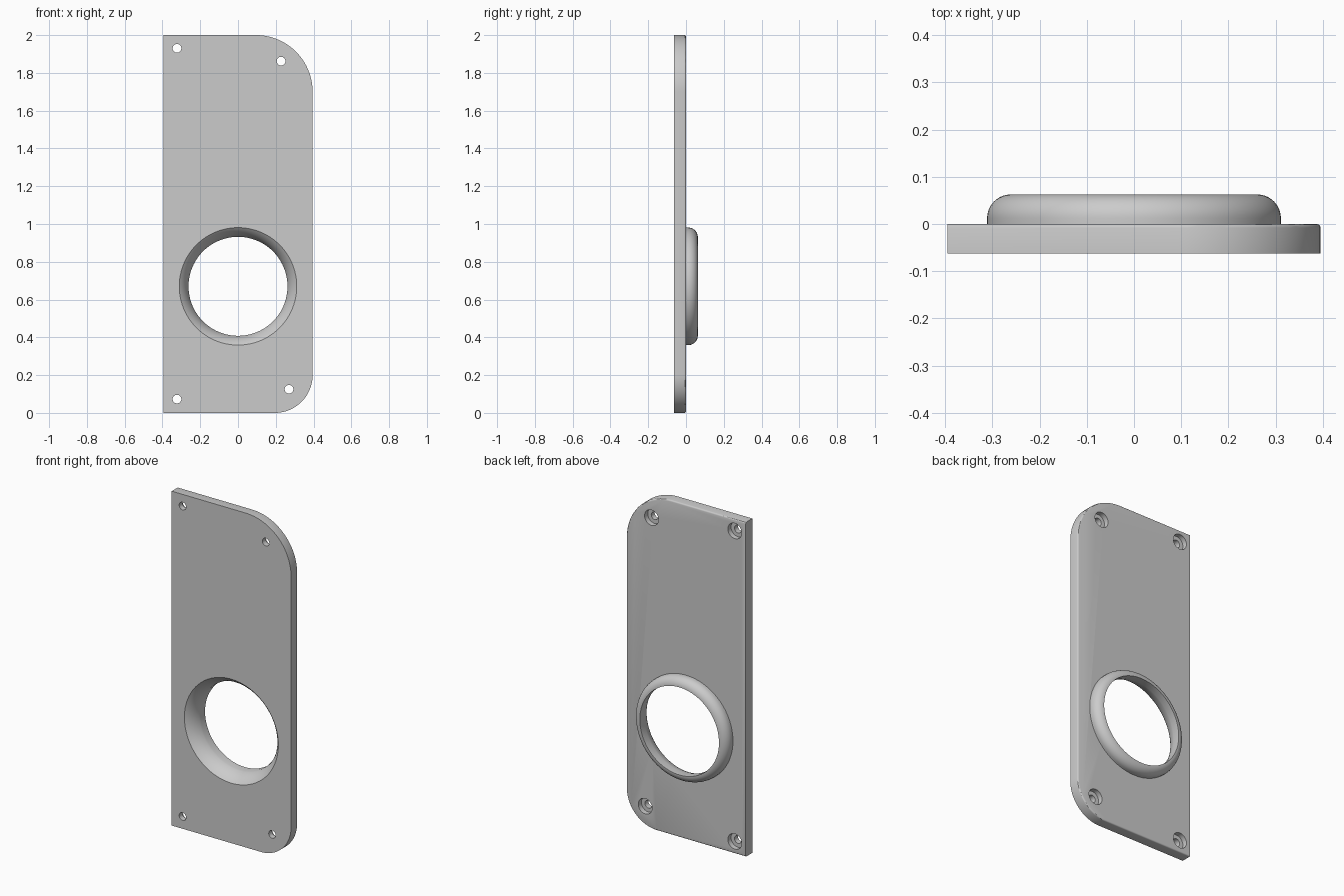
import bpy, bmesh, math
from mathutils import Matrix

if "Cube" in bpy.data.objects:
    bpy.data.objects.remove(bpy.data.objects["Cube"])

T = 0.0625          # plate thickness
HW = 0.395          # half width
CZ = 0.67           # height of the large opening

grey = bpy.data.materials.new("plain_grey")
grey.diffuse_color = (0.6, 0.6, 0.6, 1)
grey.use_nodes = True
grey.node_tree.nodes["Principled BSDF"].inputs["Base Color"].default_value = grey.diffuse_color


def make_object(name, bm):
    bmesh.ops.recalc_face_normals(bm, faces=bm.faces[:])
    me = bpy.data.meshes.new(name)
    bm.to_mesh(me)
    bm.free()
    me.materials.append(grey)
    ob = bpy.data.objects.new(name, me)
    bpy.context.collection.objects.link(ob)
    return ob


def revolve(name, profile, x, z, n):
    """Solid of revolution about a y axis; profile is (radius, y) pairs."""
    bm = bmesh.new()
    rings = [[bm.verts.new((x + r * math.cos(2 * math.pi * i / n), y,
                            z + r * math.sin(2 * math.pi * i / n)))
              for i in range(n)] for r, y in profile]
    for a, b in zip(rings, rings[1:]):
        for i in range(n):
            j = (i + 1) % n
            bm.faces.new((a[i], a[j], b[j], b[i]))
    bm.faces.new(rings[0])
    bm.faces.new(rings[-1])
    return make_object(name, bm)


def boolean(target, other, op):
    mod = target.modifiers.new(op, 'BOOLEAN')
    mod.operation = op
    mod.solver = 'EXACT'
    mod.object = other
    bpy.context.view_layer.objects.active = target
    bpy.ops.object.modifier_apply(modifier=mod.name)
    bpy.data.objects.remove(other)


def arc(cx, cz, r, a0, a1, n=24):
    return [(cx + r * math.cos(math.radians(a0 + (a1 - a0) * i / n)),
             cz + r * math.sin(math.radians(a0 + (a1 - a0) * i / n)))
            for i in range(n + 1)]


# Plate outline: square left corners, two different right corner radii
outline = ([(-HW, 0)] + arc(HW - 0.2, 0.2, 0.2, -90, 0)
           + arc(HW - 0.3, 1.7, 0.3, 0, 90) + [(-HW, 2)])
bm = bmesh.new()
front = bm.faces.new([bm.verts.new((x, -T, z)) for x, z in outline])
ext = bmesh.ops.extrude_face_region(bm, geom=[front], use_keep_orig=True)
for v in ext["geom"]:
    if isinstance(v, bmesh.types.BMVert):
        v.co.y = 0
bmesh.ops.recalc_face_normals(bm, faces=bm.faces[:])

# Softened back edge everywhere except the straight left side
soft = [e for e in bm.edges
        if all(abs(v.co.y) < 1e-6 for v in e.verts)
        and not all(v.co.x < -HW + 1e-4 for v in e.verts)]
bmesh.ops.bevel(bm, geom=soft, offset=0.008, segments=3, profile=0.5,
                affect='EDGES')
plate = make_object("cover_plate", bm)

# Raised rounded collar on the back
R, r_in, fil = 0.311, 0.262, 0.05
collar = [(R, -0.03)] + [(R - fil + p, y) for p, y in arc(0, T - fil, fil, 0, 90, 12)]
boolean(plate, revolve("collar", collar, 0, CZ, 96), 'UNION')

# Flared opening, wide at the front and narrow at the back
flare = [(R, -0.1)]
for i in range(11):
    t = i / 10
    a, b, c = (1 - t) ** 2, 2 * t * (1 - t), t * t
    flare.append((a * R + b * 0.272 + c * r_in, a * -T + b * -0.03 + c * 0.02))
flare.append((r_in, 0.1))
boolean(plate, revolve("opening_cutter", flare, 0, CZ, 96), 'DIFFERENCE')

# Counterbored screw holes
for x, z in ((-0.323, 1.93), (0.228, 1.862), (0.27, 0.125), (-0.323, 0.073)):
    hole = [(0.023, -0.1), (0.023, -0.03), (0.046, -0.03), (0.046, 0.05)]
    boolean(plate, revolve("screw_hole_cutter", hole, x, z, 32), 'DIFFERENCE')

bpy.ops.object.select_all(action='DESELECT')
plate.select_set(True)
bpy.context.view_layer.objects.active = plate
bpy.ops.object.shade_smooth_by_angle(angle=math.radians(30))
